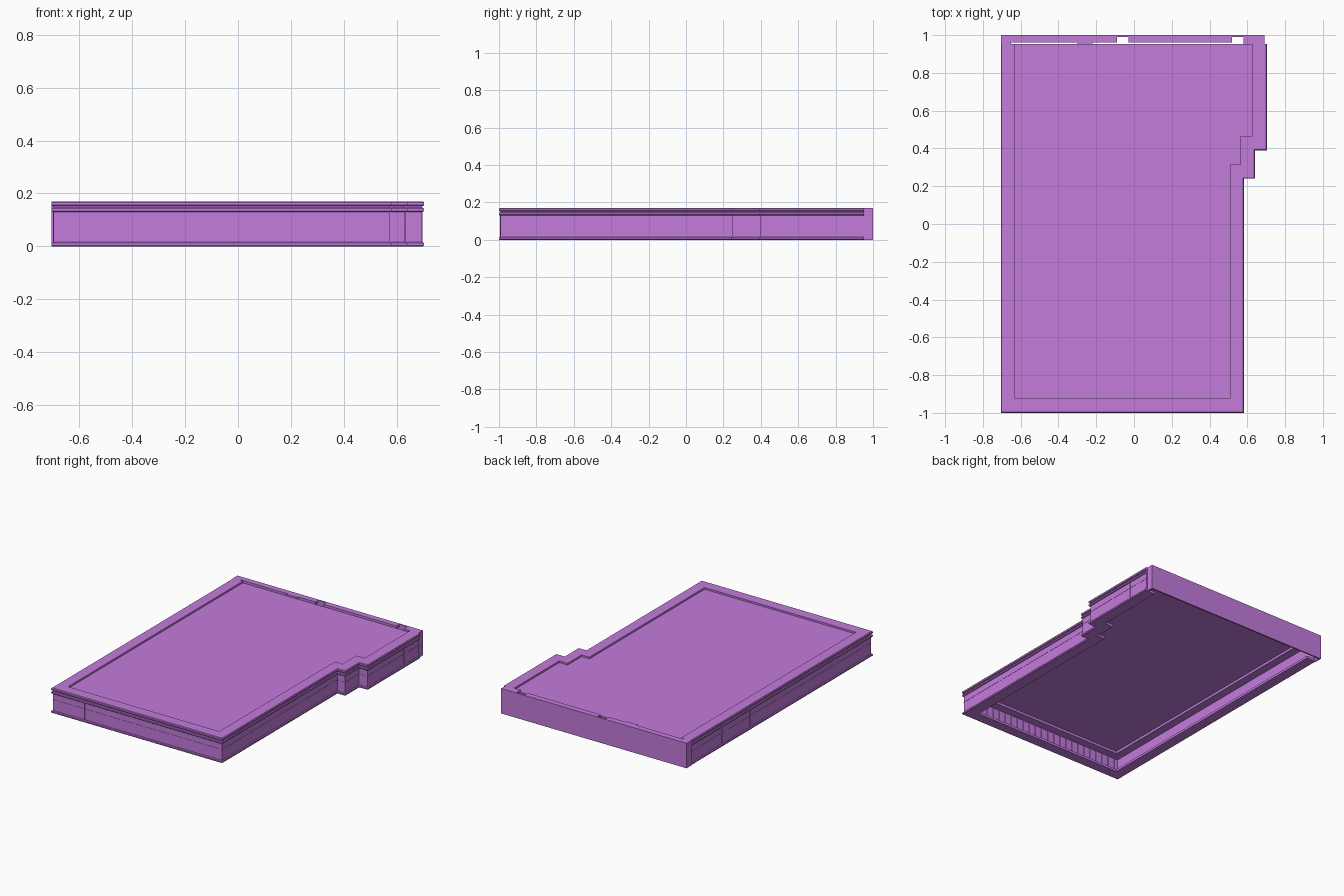
import bpy, bmesh
from mathutils import Vector

if "Cube" in bpy.data.objects:
    bpy.data.objects.remove(bpy.data.objects["Cube"])

mat = bpy.data.materials.new("purple")
mat.diffuse_color = (0.55, 0.2, 0.72, 1)
mat.use_nodes = True
mat.node_tree.nodes["Principled BSDF"].inputs["Base Color"].default_value = mat.diffuse_color

# Outer footprint, open at the back, running left side -> front -> stepped right side
PATH = [(-.705, .953), (-.705, -1), (.582, -1), (.582, .24),
        (.64, .24), (.64, .39), (.703, .39), (.703, .953)]


def inset(d):
    """Footprint shifted inwards by d with mitred corners."""
    pts = [Vector(p) for p in PATH]
    normals = []
    for a, b in zip(pts, pts[1:]):
        e = (b - a).normalized()
        normals.append(Vector((-e.y, e.x)))
    out = []
    for i, p in enumerate(pts):
        n = normals[max(i - 1, 0)]
        m = normals[min(i, len(normals) - 1)]
        out.append(p + (n if n == m else n + m) * d)
    return out


def finish(name, bm):
    bmesh.ops.recalc_face_normals(bm, faces=bm.faces)
    me = bpy.data.meshes.new(name)
    bm.to_mesh(me)
    bm.free()
    me.materials.append(mat)
    ob = bpy.data.objects.new(name, me)
    bpy.context.collection.objects.link(ob)
    return ob


def band(name, profile):
    """Sweep a closed (inset, z) profile along the footprint."""
    bm = bmesh.new()
    rails = [[bm.verts.new((p.x, p.y, z)) for p in inset(d)] for d, z in profile]
    n = len(rails)
    for k in range(n):
        a, b = rails[k], rails[(k + 1) % n]
        for i in range(len(PATH) - 1):
            bm.faces.new((a[i], a[i + 1], b[i + 1], b[i]))
    for end in (0, -1):
        bm.faces.new([r[end] for r in rails])
    return finish(name, bm)


def trim(name, z0, z1, width, c=.004):
    return band(name, [(width, z0), (c, z0), (0, z0 + c), (0, z1 - c), (c, z1), (width, z1)])


def rect(name, d0, d1, z0, z1):
    return band(name, [(d0, z0), (d1, z0), (d1, z1), (d0, z1)])


def boxes(name, spans):
    """One object made of boxes given as (x0, x1, y0, y1, z0, z1)."""
    bm = bmesh.new()
    for x0, x1, y0, y1, z0, z1 in spans:
        vs = bmesh.ops.create_cube(bm, size=1)["verts"]
        for v in vs:
            v.co = (x1 if v.co.x > 0 else x0, y1 if v.co.y > 0 else y0,
                    z1 if v.co.z > 0 else z0)
    return finish(name, bm)


# Walls and horizontal trims
rect("outer_wall", .008, .018, .01, .135)
rect("wall_rail", .0065, .01, .0885, .0905)
trim("base_trim", 0, .016, .075)
trim("lower_cornice", .13, .147, .075)
rect("cornice_recess", .008, .07, .145, .155)
trim("parapet", .152, .17, .075)

# Recessed flat roof
bm = bmesh.new()
roof = bm.faces.new([bm.verts.new((p.x, p.y, .148)) for p in inset(.072)])
ext = bmesh.ops.extrude_face_region(bm, geom=[roof])
for v in ext["geom"]:
    if isinstance(v, bmesh.types.BMVert):
        v.co.z = .158
finish("roof_slab", bm)

# Plain back wall and its coping, with two openings and a narrow slot
boxes("back_wall", [(-.705, .69, .99, 1, 0, .17)])
boxes("back_coping", [(a, b, .96, .992, .152, .17)
                      for a, b in ((-.705, -.09), (-.03, .52), (.58, .69))]
      + [(a, b, .95, .962, .152, .17)
         for a, b in ((-.705, -.65), (-.30, -.22), (.58, .69))])
boxes("back_wall_ends", [(-.705, -.695, .95, .992, 0, .155),
                         (.68, .69, .95, .992, 0, .155)])

# Thin panel joints on the front, right and left walls
W, T = .002, .0015
Z = (.016, .13)
boxes("front_joints", [(x - W, x + W, -.992 - T, -.99, *Z)
                       for x in (-.635, -.46, -.35, -.175, 0, .115, .29)])
boxes("right_joints", [(x - .01, x - .008 + T, y - W, y + W, *Z)
                       for y, x in ((-.815, .582), (-.755, .582), (-.17, .582),
                                    (-.11, .582), (.35, .64), (.79, .703))])
boxes("left_joints", [(-.697 - T, -.695, y - W, y + W, *Z)
                      for y in [.31 + .06 * i for i in range(6)]])

# Row of mullions on the inside of the front wall
boxes("inner_mullions", [(x - .003, x + .003, -.983, -.977, *Z)
                         for x in [-.66 + .05 * i for i in range(25)]])
